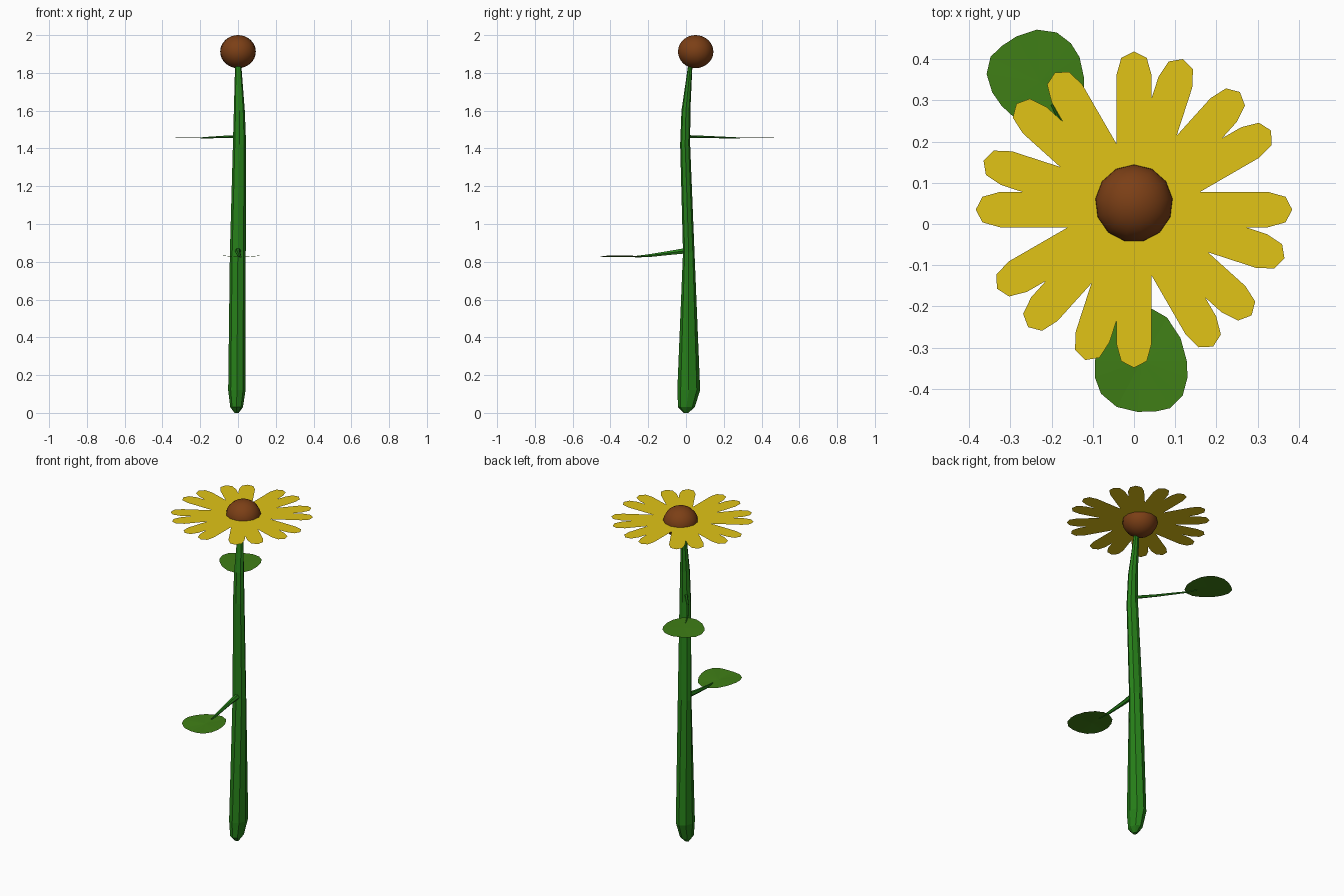
import bpy, bmesh
from math import sin, cos, pi, radians
from mathutils import Vector, Matrix

if "Cube" in bpy.data.objects:
    bpy.data.objects.remove(bpy.data.objects["Cube"])


def material(name, rgb):
    m = bpy.data.materials.new(name)
    m.diffuse_color = (*rgb, 1)
    m.use_nodes = True
    m.node_tree.nodes["Principled BSDF"].inputs["Base Color"].default_value = m.diffuse_color
    return m


STEM = material("stem_green", (0.02, 0.22, 0.01))
LEAF = material("leaf_green", (0.05, 0.21, 0.008))
YELLOW = material("petal_yellow", (0.75, 0.55, 0.008))
BROWN = material("seed_brown", (0.2, 0.05, 0.008))


def finish(bm, name, mat, smooth=False):
    me = bpy.data.meshes.new(name)
    for f in bm.faces:
        f.smooth = smooth
    bm.to_mesh(me)
    bm.free()
    me.materials.append(mat)
    ob = bpy.data.objects.new(name, me)
    bpy.context.collection.objects.link(ob)
    return ob


def loft(name, rings, mat):
    """Skin a list of point rings and close both ends."""
    bm = bmesh.new()
    loops = [[bm.verts.new(p) for p in r] for r in rings]
    n = len(loops[0])
    for a, b in zip(loops, loops[1:]):
        for i in range(n):
            j = (i + 1) % n
            bm.faces.new((a[i], a[j], b[j], b[i]))
    bm.faces.new(loops[0][::-1])
    bm.faces.new(loops[-1])
    bmesh.ops.recalc_face_normals(bm, faces=bm.faces)
    return finish(bm, name, mat)


def sheet(name, outline, centre, mat):
    """Flat fan of triangles around a centre point."""
    bm = bmesh.new()
    c = bm.verts.new(centre)
    ring = [bm.verts.new(p) for p in outline]
    for i, v in enumerate(ring):
        bm.faces.new((c, v, ring[(i + 1) % len(ring)]))
    return finish(bm, name, mat)


# stem: z, x left, x right, y front, y back
SECTIONS = [(0.0, -0.018, 0.004, -0.012, 0.012), (0.03, -0.041, 0.026, -0.042, 0.046),
            (0.12, -0.052, 0.040, -0.046, 0.075), (0.85, -0.043, 0.041, -0.016, 0.045),
            (1.42, -0.027, 0.043, -0.031, 0.022), (1.60, -0.022, 0.036, -0.024, 0.023),
            (1.86, -0.015, 0.016, 0.014, 0.035)]
loft("stem", [[((x0 + x1) / 2 + (x1 - x0) / 2 * cos(i * pi / 4),
                (y0 + y1) / 2 + (y1 - y0) / 2 * sin(i * pi / 4), z) for i in range(8)]
              for z, x0, x1, y0, y1 in SECTIONS], STEM)

# flower centre
bm = bmesh.new()
bmesh.ops.create_uvsphere(bm, u_segments=13, v_segments=16, radius=1,
                          matrix=Matrix.Translation((0, 0.05, 1.9125)) @ Matrix.Diagonal((0.095, 0.095, 0.0875, 1)))
finish(bm, "flower_centre", BROWN, smooth=True)

# petals: sixteen tips with valleys where neighbouring petals meet
HALF = 0.043
TIP = [(0.325, -HALF), (0.368, -0.031), (0.384, 0), (0.368, 0.031), (0.325, HALF)]
angles = [radians(q * 90 + a) for q in range(4) for a in (0, 30, 48, 72)]
head = Vector((0, 0.035, 1.92))
outline = []
for a, b in zip(angles, angles[1:] + [2 * pi]):
    outline += [head + Matrix.Rotation(a, 3, 'Z') @ Vector((u, v, 0)) for u, v in TIP]
    mid, r = (a + b) / 2, HALF / sin((b - a) / 2)
    outline.append(head + Vector((r * cos(mid), r * sin(mid), 0)))
sheet("petals", outline, head, YELLOW)

# leaf blade outline around its middle, stalk end first
BLADE = [(0.022, 0.128), (-0.02, 0.125), (-0.065, 0.095), (-0.095, 0.05), (-0.113, 0.0),
         (-0.113, -0.04), (-0.098, -0.08), (-0.06, -0.112), (-0.01, -0.124), (0.035, -0.123),
         (0.07, -0.115), (0.1, -0.085), (0.112, -0.04), (0.11, 0.0), (0.095, 0.055), (0.062, 0.105)]


def leaf(name, centre, turn, bow, stalk, radius):
    rot = Matrix.Rotation(radians(turn), 3, 'Z')
    c = Vector(centre)
    sheet(name + "_blade", [c + rot @ Vector((x, y, bow * (x / 0.11) ** 2)) for x, y in BLADE][::1], c, LEAF)
    # stalk: tapered six-sided tube from stem into the blade
    rings = []
    pts = [Vector(p) for p in stalk]
    d = pts[-1] - pts[0]
    side = Vector((-d.y, d.x, 0)).normalized()
    for k, p in enumerate(pts):
        r = radius * (1 - 0.75 * k / (len(pts) - 1))
        rings.append([p + side * r * cos(i * pi / 3) + Vector((0, 0, r * sin(i * pi / 3))) for i in range(6)])
    loft(name + "_stalk", rings, STEM)


leaf("lower_leaf", (0.018, -0.332, 0.825), 0, 0.009,
     [(0, 0.01, 0.86), (0, -0.08, 0.848), (0.008, -0.2, 0.832), (0.015, -0.27, 0.827)], 0.017)
leaf("upper_leaf", (-0.228, 0.345, 1.456), -148, 0.003,
     [(0, 0, 1.463), (-0.08, 0.1, 1.461), (-0.17, 0.23, 1.457), (-0.2, 0.29, 1.456)], 0.009)
